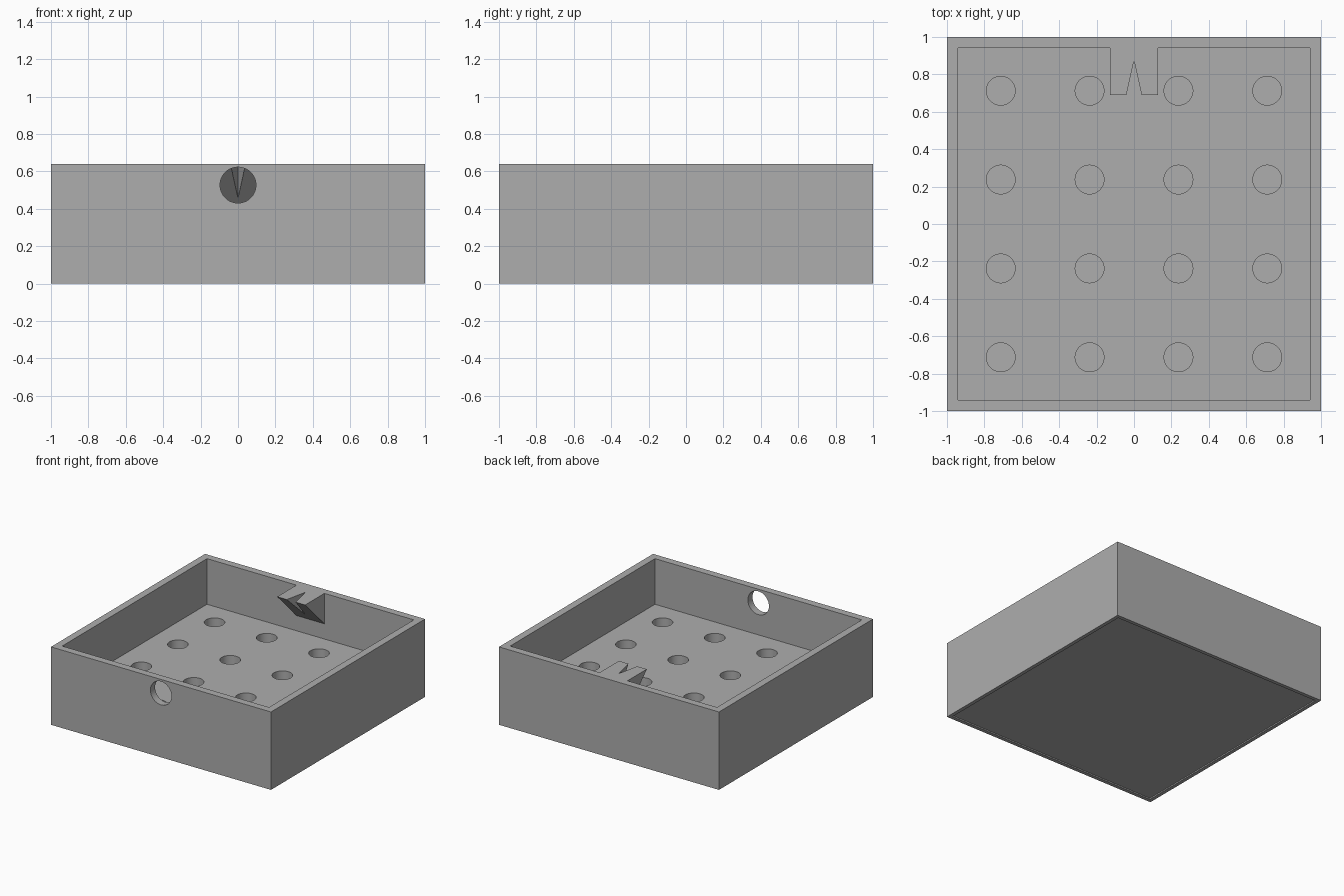
import bpy, bmesh, math
from mathutils import Matrix

cube = bpy.data.objects.get("Cube")
if cube:
    bpy.data.objects.remove(cube, do_unlink=True)

grey = bpy.data.materials.new("plain_grey")
grey.use_nodes = True
colour = (0.42, 0.42, 0.42, 1)
grey.diffuse_color = colour
grey.node_tree.nodes["Principled BSDF"].inputs["Base Color"].default_value = colour

HEIGHT, FLOOR, INNER = 0.64, 0.265, 0.94


def finish(name, bm):
    bmesh.ops.recalc_face_normals(bm, faces=bm.faces)
    mesh = bpy.data.meshes.new(name)
    bm.to_mesh(mesh)
    bm.free()
    mesh.materials.append(grey)
    obj = bpy.data.objects.new(name, mesh)
    bpy.context.collection.objects.link(obj)
    return obj


def add_box(bm, half, z0, z1):
    size = Matrix.Diagonal((2 * half, 2 * half, z1 - z0, 1))
    bmesh.ops.create_cube(bm, size=1, matrix=Matrix.Translation((0, 0, (z0 + z1) / 2)) @ size)


def add_cylinder(bm, radius, depth, matrix):
    bmesh.ops.create_cone(bm, cap_ends=True, segments=48, radius1=radius,
                          radius2=radius, depth=depth, matrix=matrix)


def prism(name, points, offset):
    bm = bmesh.new()
    face = bm.faces.new([bm.verts.new(p) for p in points])
    new = bmesh.ops.extrude_face_region(bm, geom=[face])["geom"]
    verts = [v for v in new if isinstance(v, bmesh.types.BMVert)]
    bmesh.ops.translate(bm, verts=verts, vec=offset)
    return finish(name, bm)


def cut(obj, cutter):
    cutter.hide_render = True
    cutter.hide_set(True)
    mod = obj.modifiers.new(cutter.name, "BOOLEAN")
    mod.operation = "DIFFERENCE"
    mod.solver = "EXACT"
    mod.object = cutter
    bpy.context.view_layer.objects.active = obj
    bpy.ops.object.modifier_apply(modifier=mod.name)
    bpy.data.objects.remove(cutter, do_unlink=True)


# Solid block for the tray
bm = bmesh.new()
add_box(bm, 1, 0, HEIGHT)
tray = finish("tray", bm)

# Open interior and shallow recess under the base
bm = bmesh.new()
add_box(bm, INNER, FLOOR, HEIGHT + 0.2)
add_box(bm, 0.97, -0.1, 0.01)
cut(tray, finish("cavity_cutter", bm))

# Four by four blind sockets in the floor
bm = bmesh.new()
spots = [(i - 1.5) * 0.475 for i in range(4)]
for x in spots:
    for y in spots:
        add_cylinder(bm, 0.077, 0.4, Matrix.Translation((x, y, FLOOR)))
cut(tray, finish("socket_cutter", bm))

# Round opening in the front wall
bm = bmesh.new()
add_cylinder(bm, 0.096, 0.3, Matrix.Translation((0, -1, 0.527)) @ Matrix.Rotation(math.pi / 2, 4, "X"))
cut(tray, finish("opening_cutter", bm))

# Wedge bracket on the back wall with a vertical V notch
bracket = prism("notched_bracket", [(-0.127, 0.69, HEIGHT), (-0.127, INNER, HEIGHT),
                                    (-0.127, INNER, 0.39)], (0.254, 0, 0))
notch = prism("notch_cutter", [(-0.045, 0.67, 0.3), (0.045, 0.67, 0.3), (0, 0.873, 0.3)], (0, 0, 0.5))
cut(bracket, notch)

# Keep edges crisp and round walls smooth
for obj in (tray, bracket):
    bpy.ops.object.select_all(action="DESELECT")
    obj.select_set(True)
    bpy.context.view_layer.objects.active = obj
    bpy.ops.object.shade_smooth_by_angle(angle=math.radians(30))
